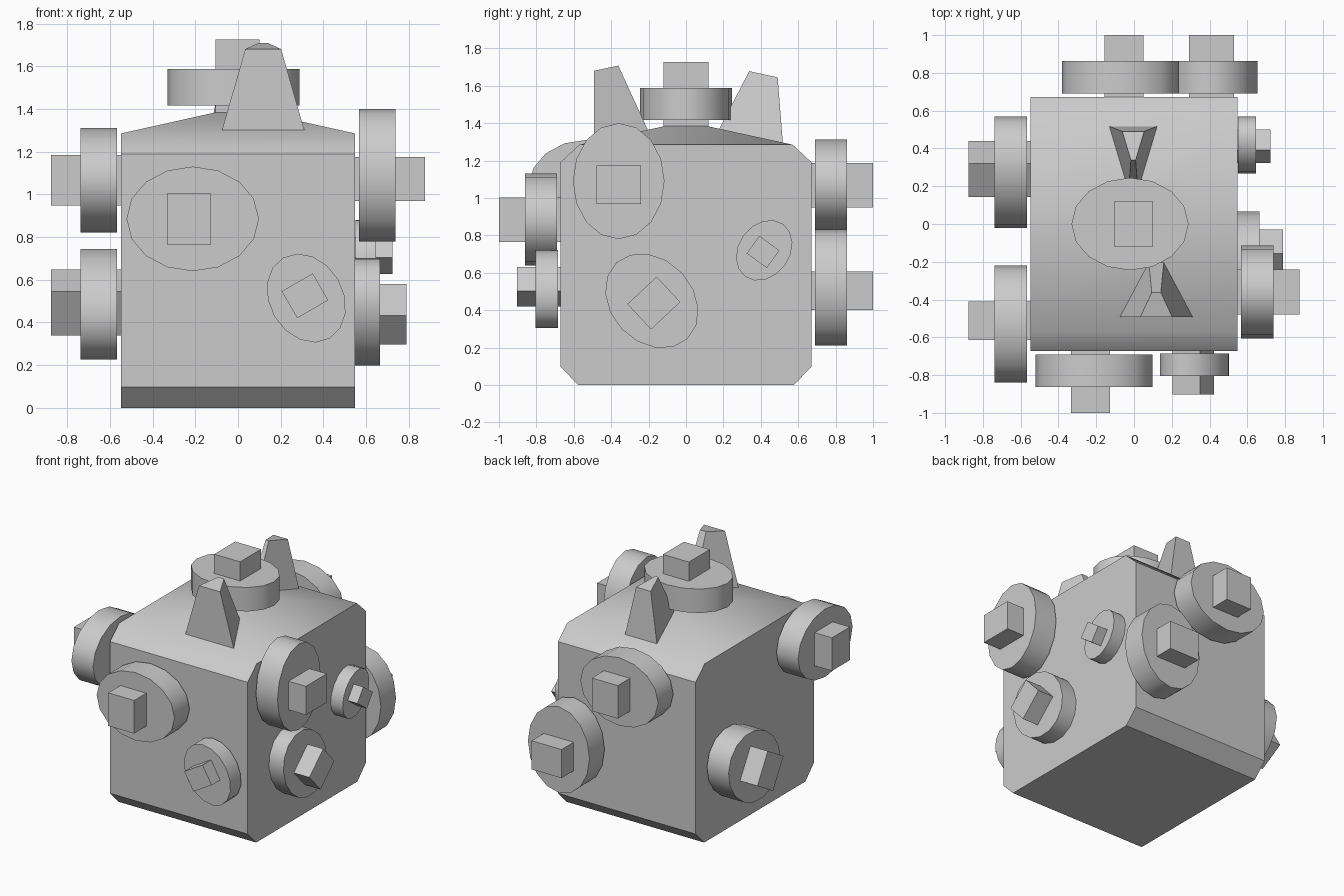
import bpy, bmesh, math
from mathutils import Matrix, Vector

if "Cube" in bpy.data.objects:
    bpy.data.objects.remove(bpy.data.objects["Cube"])


def finish(bm, name, angle=40):
    bmesh.ops.recalc_face_normals(bm, faces=bm.faces)
    me = bpy.data.meshes.new(name)
    bm.to_mesh(me)
    bm.free()
    ob = bpy.data.objects.new(name, me)
    bpy.context.collection.objects.link(ob)
    bpy.ops.object.select_all(action='DESELECT')
    ob.select_set(True)
    bpy.context.view_layer.objects.active = ob
    bpy.ops.object.shade_smooth_by_angle(angle=math.radians(angle))
    return ob


def stack(name, loops):
    """Closed solid lofted through loops of four points."""
    bm = bmesh.new()
    rings = [[bm.verts.new(p) for p in loop] for loop in loops]
    for a, b in zip(rings, rings[1:]):
        for i in range(4):
            j = (i + 1) % 4
            bm.faces.new((a[i], a[j], b[j], b[i]))
    bm.faces.new(rings[0])
    bm.faces.new(rings[-1])
    return finish(bm, name)


def rect(x, y, z):
    return [(-x, -y, z), (x, -y, z), (x, y, z), (-x, y, z)]


# Body: block with bevelled front and back edges and a low hipped top
stack("body", [rect(.548, .575, 0), rect(.548, .672, .098), rect(.548, .672, 1.19),
               rect(.548, .57, 1.285), rect(.1, .11, 1.385)])


def knob(name, normal, centre, turn=0, s=1.0, sink=0.0):
    """Oval disc with a square peg through it, facing along normal."""
    n = Vector(normal)
    up = Vector((0, 1, 0)) if n.z else Vector((0, 0, 1))
    right = up.cross(n)
    frame = Matrix((right, up, n)).transposed().to_4x4()
    m = (Matrix.Translation(Vector(centre) - n * sink) @ frame
         @ Matrix.Rotation(math.radians(turn), 4, 'Z') @ Matrix.Scale(s, 4))
    bm = bmesh.new()
    bmesh.ops.create_cone(bm, cap_ends=True, segments=16, radius1=1, radius2=1, depth=1,
                          matrix=m @ Matrix.Translation((0, 0, .104))
                          @ Matrix.Diagonal((.31, .245, .172, 1)))
    finish(bm, name + "_disc")
    bm = bmesh.new()
    bmesh.ops.create_cube(bm, size=1, matrix=m @ Matrix.Translation((-.018, 0, .154))
                          @ Matrix.Diagonal((.206, .238, .348, 1)))
    finish(bm, name + "_peg")


# Knobs on every face except the underside
F, R, L, B, T = (0, -1, 0), (1, 0, 0), (-1, 0, 0), (0, 1, 0), (0, 0, 1)
X, Y = .548, .672
knob("front_large_knob", F, (-.212, -Y, .885))
knob("front_small_knob", F, (.32, -Y, .514), -60, .705)
knob("right_upper_knob", R, (X, -.36, 1.09), 90)
knob("right_lower_knob", R, (X, -.183, .45), 133, .90, .055)
knob("right_small_knob", R, (X, .418, .72), 54, .56, .008)
knob("left_upper_knob", L, (-X, -.53, 1.066))
knob("left_lower_knob", L, (-X, .275, .485), -30)
knob("back_upper_knob", B, (-.072, Y, 1.068))
knob("back_lower_knob", B, (.41, Y, .522), 90)
knob("top_knob", T, (-.021, 0, 1.398), 180)


def horn(name, cx, outer, inner):
    """Wedge-shaped horn; each side gives (half width, y, z) from base to tip."""
    stack(name, [[(cx - ow, oy, oz), (cx + ow, oy, oz), (cx + iw, iy, iz), (cx - iw, iy, iz)]
                 for (ow, oy, oz), (iw, iy, iz) in zip(outer, inner)])


# Two horns on the top
horn("front_horn", .118, [(.193, -.492, 1.3), (.084, -.492, 1.68)],
     [(.04, -.2, 1.355), (.024, -.362, 1.708)])
horn("back_horn", -.004, [(.128, .518, 1.29), (.058, .49, 1.645)],
     [(.025, .175, 1.365), (.0125, .338, 1.678)])
